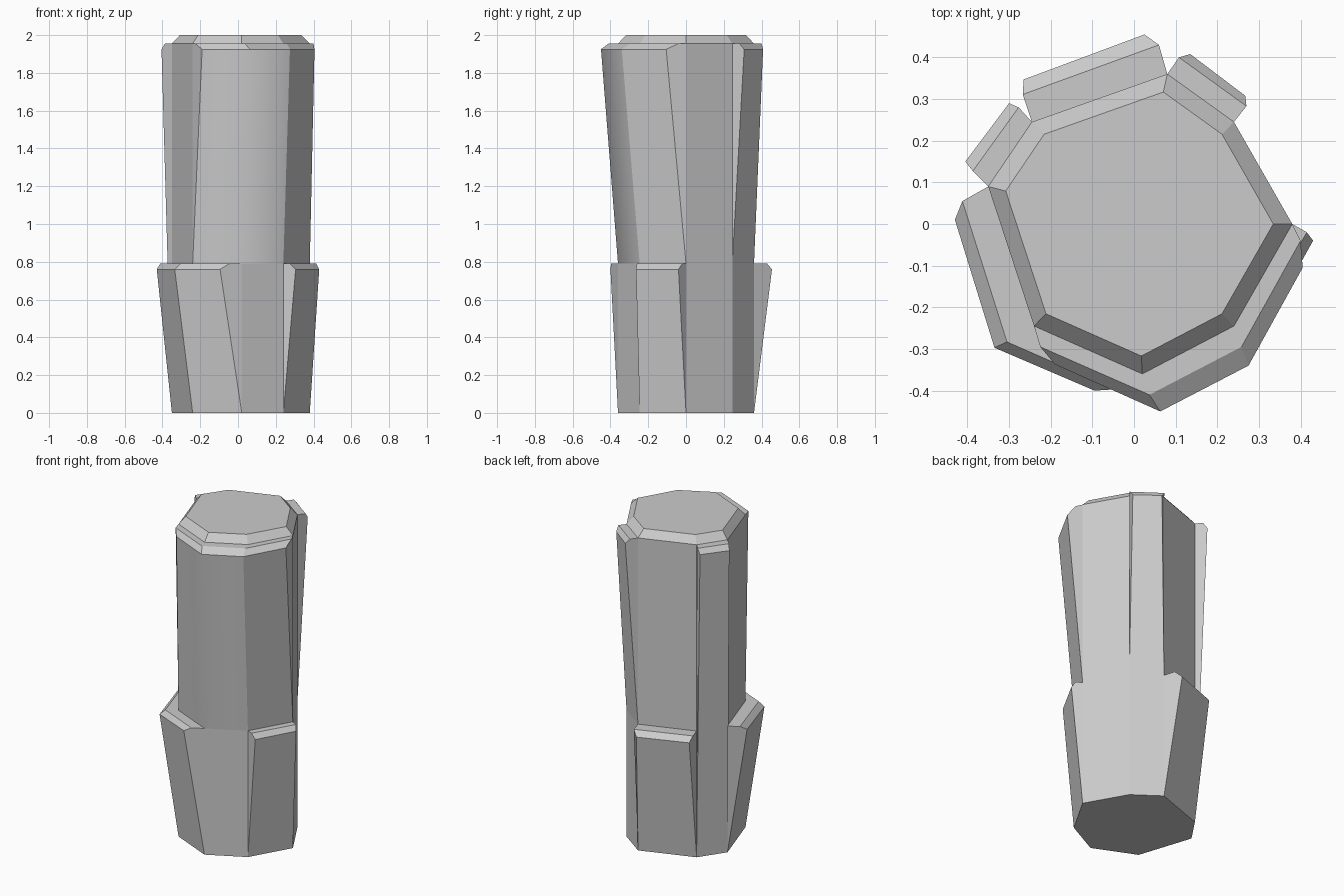
import bpy, bmesh

if "Cube" in bpy.data.objects:
    bpy.data.objects.remove(bpy.data.objects["Cube"])

# Irregular eight-sided outline of the trunk, counter-clockwise from +x
CORE = [(0.38, 0), (0.24, 0.245), (0.08, 0.36), (-0.245, 0.245),
        (-0.35, 0.09), (-0.24, -0.245), (0.02, -0.36), (0.24, -0.245)]


def finish(bm, name):
    bmesh.ops.recalc_face_normals(bm, faces=bm.faces)
    mesh = bpy.data.meshes.new(name)
    bm.to_mesh(mesh)
    bm.free()
    obj = bpy.data.objects.new(name, mesh)
    bpy.context.collection.objects.link(obj)
    return obj


def row(bm, pts, z):
    return [bm.verts.new((x, y, z)) for x, y in pts]


def trunk():
    bm = bmesh.new()
    rings = [row(bm, CORE, 0), row(bm, CORE, 1.955),
             row(bm, [(x * 0.88, y * 0.88) for x, y in CORE], 2.0)]
    n = len(CORE)
    for a, b in zip(rings, rings[1:]):
        for i in range(n):
            j = (i + 1) % n
            bm.faces.new((a[i], a[j], b[j], b[i]))
    bm.faces.new(rings[0][::-1])
    bm.faces.new(rings[-1])
    finish(bm, "trunk")


def slab(name, start, outer, lip, z0, z1, smooth=0):
    """Wedge growing out of the trunk sides, with a chamfered top lip."""
    n = len(outer)
    base = [CORE[(start + i) % 8] for i in range(n)]
    bm = bmesh.new()
    rows = [row(bm, base, z0), row(bm, outer, z1 - 0.03),
            row(bm, lip, z1), row(bm, base, z1)]
    for k in range(3):
        for i in range(n - 1):
            a, b = rows[k], rows[k + 1]
            f = bm.faces.new((a[i], a[i + 1], b[i + 1], b[i]))
            f.smooth = k == 0 and i < smooth
    bm.faces.new([r[0] for r in rows])
    bm.faces.new([r[-1] for r in rows][::-1])
    # back face against the trunk keeps the wedge closed
    for i in range(n - 1):
        a, b = rows[3], rows[0]
        bm.faces.new((a[i], a[i + 1], b[i + 1], b[i]))
    finish(bm, name)


trunk()

# Lower slabs
slab("lower_back_slab", 2, [(0.025, 0.455), (-0.265, 0.347)],
     [(0.06, 0.43), (-0.267, 0.311)], 0, 0.79)
slab("lower_left_slab", 4, [(-0.43, 0.01), (-0.335, -0.297), (-0.095, -0.4)],
     [(-0.412, 0.055), (-0.305, -0.283), (-0.045, -0.397)], 0, 0.79)
slab("lower_right_slab", 7, [(0.305, -0.265), (0.43, -0.04)],
     [(0.275, -0.26), (0.415, -0.02)], 0, 0.79)

# Upper slabs
slab("upper_front_slab", 5,
     [(-0.19, -0.337), (0.063, -0.45), (0.275, -0.34), (0.405, -0.105)],
     [(-0.225, -0.295), (0.037, -0.41), (0.258, -0.295), (0.4, -0.04)],
     0.79, 1.955, smooth=2)
slab("upper_back_slab", 1, [(0.267, 0.308), (0.135, 0.408)],
     [(0.27, 0.283), (0.108, 0.4)], 0.79, 1.955)

# Tall slab running the full height
slab("tall_left_slab", 3, [(-0.3, 0.29), (-0.405, 0.15)],
     [(-0.277, 0.28), (-0.387, 0.127)], 0, 1.955)
